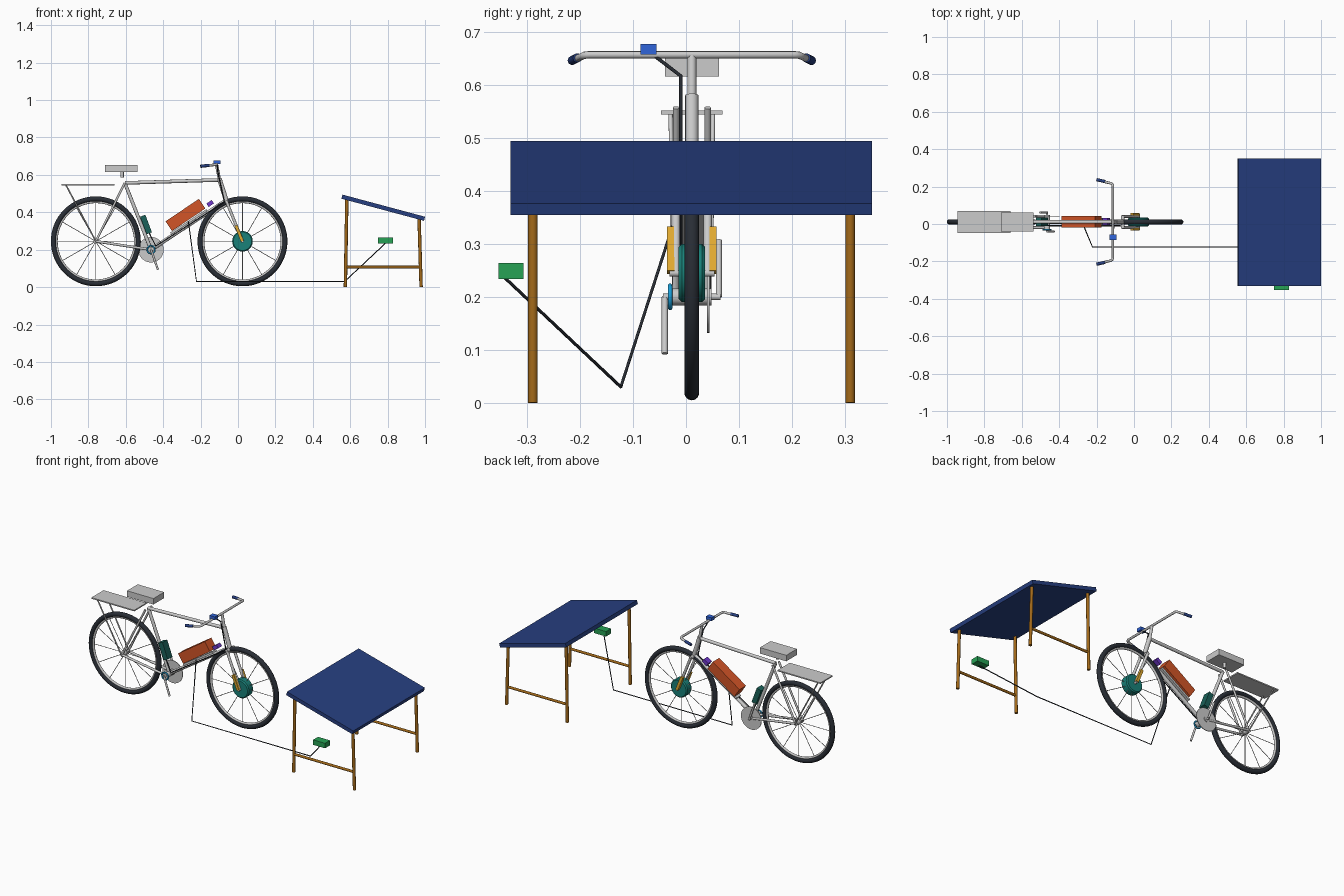
import bpy, bmesh
from math import sin, cos, pi, radians
from mathutils import Vector

if "Cube" in bpy.data.objects:
    bpy.data.objects.remove(bpy.data.objects["Cube"])

Y0 = 0.011  # bike centre plane


def mat(name, c):
    m = bpy.data.materials.new(name)
    m.diffuse_color = (*c, 1)
    m.use_nodes = True
    m.node_tree.nodes["Principled BSDF"].inputs["Base Color"].default_value = m.diffuse_color
    return m


RUBBER = mat("rubber", (0.022, 0.027, 0.036))
ORANGE = mat("orange", (0.65, 0.09, 0.02))
NAVY = mat("navy", (0.02, 0.05, 0.22))
GREEN = mat("green", (0.02, 0.36, 0.09))
WOOD = mat("wood", (0.36, 0.14, 0.01))
TEAL = mat("teal", (0.01, 0.22, 0.19))
DARKTEAL = mat("dark_teal", (0.01, 0.12, 0.1))
YELLOW = mat("yellow", (0.75, 0.4, 0.03))
CYAN = mat("cyan", (0.01, 0.35, 0.7))
BLUE = mat("blue", (0.03, 0.13, 0.7))
PURPLE = mat("purple", (0.16, 0.04, 0.6))


def finish(o, name, m, smooth=True):
    o.name = name
    if m:
        o.data.materials.append(m)
    if smooth:
        bpy.ops.object.shade_smooth_by_angle()
    return o


def rod(name, a, b, r, m=None, n=16):
    a, b = Vector(a), Vector(b)
    d = b - a
    bpy.ops.mesh.primitive_cylinder_add(vertices=n, radius=r, depth=d.length, location=(a + b) / 2,
                                        rotation=d.to_track_quat('Z', 'Y').to_euler())
    return finish(bpy.context.object, name, m)


def disc(name, x, y, z, r, w, m=None, n=40):
    return rod(name, (x, y - w / 2, z), (x, y + w / 2, z), r, m, n)


def box(name, c, s, deg=0, m=None):
    bpy.ops.mesh.primitive_cube_add(size=1, location=c, rotation=(0, radians(deg), 0))
    o = bpy.context.object
    o.scale = s
    return finish(o, name, m, False)


def ring(name, x, y, z, R, r, m=None, seg=64):
    bpy.ops.mesh.primitive_torus_add(location=(x, y, z), rotation=(pi / 2, 0, 0), major_radius=R,
                                     minor_radius=r, major_segments=seg, minor_segments=14)
    return finish(bpy.context.object, name, m)


def wire(name, pts, r, m=None):
    cu = bpy.data.curves.new(name, 'CURVE')
    cu.dimensions = '3D'
    cu.bevel_depth = r
    cu.bevel_resolution = 2
    cu.use_fill_caps = True
    sp = cu.splines.new('POLY')
    sp.points.add(len(pts) - 1)
    for p, q in zip(sp.points, pts):
        p.co = (*q, 1)
    o = bpy.data.objects.new(name, cu)
    bpy.context.collection.objects.link(o)
    if m:
        cu.materials.append(m)
    return o


# key frame points in the side plane
REAR, FRONT = (-0.76, 0.245), (0.024, 0.245)
BB, SEAT = (-0.465, 0.2), (-0.605, 0.557)
HT, HB = (-0.1, 0.58), (-0.06, 0.455)


def P(p, y=0.0):
    return (p[0], Y0 + y, p[1])


# wheels
for side, (x, z), hub in (("rear", REAR, 0.012), ("front", FRONT, 0.05)):
    ring(side + "_tire", x, Y0, z, 0.2265, 0.0138, RUBBER)
    rim = ring(side + "_rim", x, Y0, z, 0.211, 0.007)
    for i in range(12):
        a = i * pi / 6
        rod(f"{side}_spoke_{i}", (x + hub * cos(a), Y0, z + hub * sin(a)),
            (x + 0.21 * cos(a), Y0, z + 0.21 * sin(a)), 0.0018, None, 6)
disc("rear_hub", REAR[0], Y0, REAR[1], 0.013, 0.06)
disc("front_axle", FRONT[0], Y0, FRONT[1], 0.007, 0.085, None, 16)
motor = disc("hub_motor", FRONT[0], Y0, FRONT[1], 0.055, 0.05, TEAL)
bev = motor.modifiers.new("bevel", 'BEVEL')
bev.width = 0.006

# frame
rod("seat_tube", P(BB), P(SEAT), 0.0095)
rod("top_tube", P(SEAT), P((-0.098, 0.573)), 0.0095)
rod("down_tube", P(BB), P((-0.066, 0.462)), 0.0105)
rod("head_tube", P(HT), P(HB), 0.0125)
rod("stem", P((-0.115, 0.656)), P(HT), 0.0085)
disc("bottom_bracket", BB[0], Y0, BB[1], 0.016, 0.075, None, 20)
rod("fork_crown", P(HB, -0.034), P(HB, 0.034), 0.01)

for s, tag in ((-1, "near"), (1, "far")):
    y = 0.03 * s
    rod("chain_stay_" + tag, P(BB, y), P(REAR, y), 0.007)
    rod("seat_stay_" + tag, P(SEAT, y), P(REAR, y), 0.006)
    rod("fork_blade_" + tag, P(HB, y), P(FRONT, y), 0.008)
    rod("rack_stay_" + tag, P((-0.92, 0.546), 0.04 * s), P(REAR, 0.036 * s), 0.004)
    # yellow torque arms beside the motor
    box("torque_arm_" + tag, (0.006, Y0 + 0.037 * s, 0.288), (0.016, 0.02, 0.09), -22, YELLOW)
    # handlebar grips
    rod("grip_" + tag, P((-0.2, 0.646), 0.226 * s), P((-0.155, 0.651), 0.216 * s), 0.0085, NAVY)
    # cranks point opposite ways
    rod("crank_" + tag, P(BB, 0.051 * s), P((BB[0] - 0.037 * s, BB[1] + 0.107 * s), 0.051 * s), 0.0058)

rod("crank_axle", P(BB, -0.054), P(BB, 0.054), 0.006)
disc("chainring", BB[0], Y0 + 0.031, BB[1], 0.068, 0.004)
ring("pedal_sensor", BB[0], Y0 - 0.041, BB[1], 0.021, 0.0042, CYAN, 32)

# handlebar
half = [(-0.2, 0.225, 0.646), (-0.125, 0.207, 0.654), (-0.117, 0.203, 0.656), (-0.113, 0.193, 0.657)]
pts = [(x, Y0 - y, z) for x, y, z in half] + [(x, Y0 + y, z) for x, y, z in reversed(half)]
wire("handlebar", pts, 0.007)

# saddle and rack
box("saddle", (-0.624, Y0, 0.634), (0.176, 0.102, 0.036))
rod("saddle_post", P((-0.619, 0.585)), P((-0.619, 0.62)), 0.0085)
box("rear_rack", (-0.802, Y0, 0.548), (0.286, 0.116, 0.007))

# electric parts
box("battery", (-0.281, 0.013, 0.386), (0.215, 0.062, 0.062), -34, ORANGE)
box("battery_tray", (-0.263, 0.013, 0.349), (0.23, 0.04, 0.012), -33)
box("controller", (-0.492, Y0, 0.335), (0.1, 0.045, 0.03), 69.5, DARKTEAL)
box("key_switch", (-0.149, Y0 + 0.002, 0.447), (0.034, 0.036, 0.022), -34, PURPLE)
box("display", (-0.112, -0.071, 0.667), (0.036, 0.03, 0.02), 0, BLUE)
wire("display_cable", [(-0.112, -0.066, 0.66), (-0.108, -0.01, 0.617), (-0.073, -0.01, 0.455),
                       (-0.44, -0.01, 0.22), (-0.48, -0.005, 0.3)], 0.0035, RUBBER)

# charging cable and box
wire("charge_cable", [(-0.265, -0.02, 0.35), (-0.222, -0.123, 0.03), (0.57, -0.123, 0.03),
                      (0.79, -0.342, 0.236)], 0.003, RUBBER)
box("charge_box", (0.788, -0.33, 0.249), (0.08, 0.047, 0.03), 0, GREEN)

# solar panel on its stand
box("solar_panel", (0.7765, 0.01, 0.4245), (0.457, 0.682, 0.0225), 15, NAVY)
for y, tag in ((-0.289, "near"), (0.31, "far")):
    rod("stand_tall_leg_" + tag, (0.574, y, 0), (0.582, y, 0.47), 0.009, WOOD)
    rod("stand_short_leg_" + tag, (0.979, y, 0), (0.968, y, 0.37), 0.009, WOOD)
    rod("stand_crossbar_" + tag, (0.576, y, 0.107), (0.976, y, 0.107), 0.0075, WOOD)
